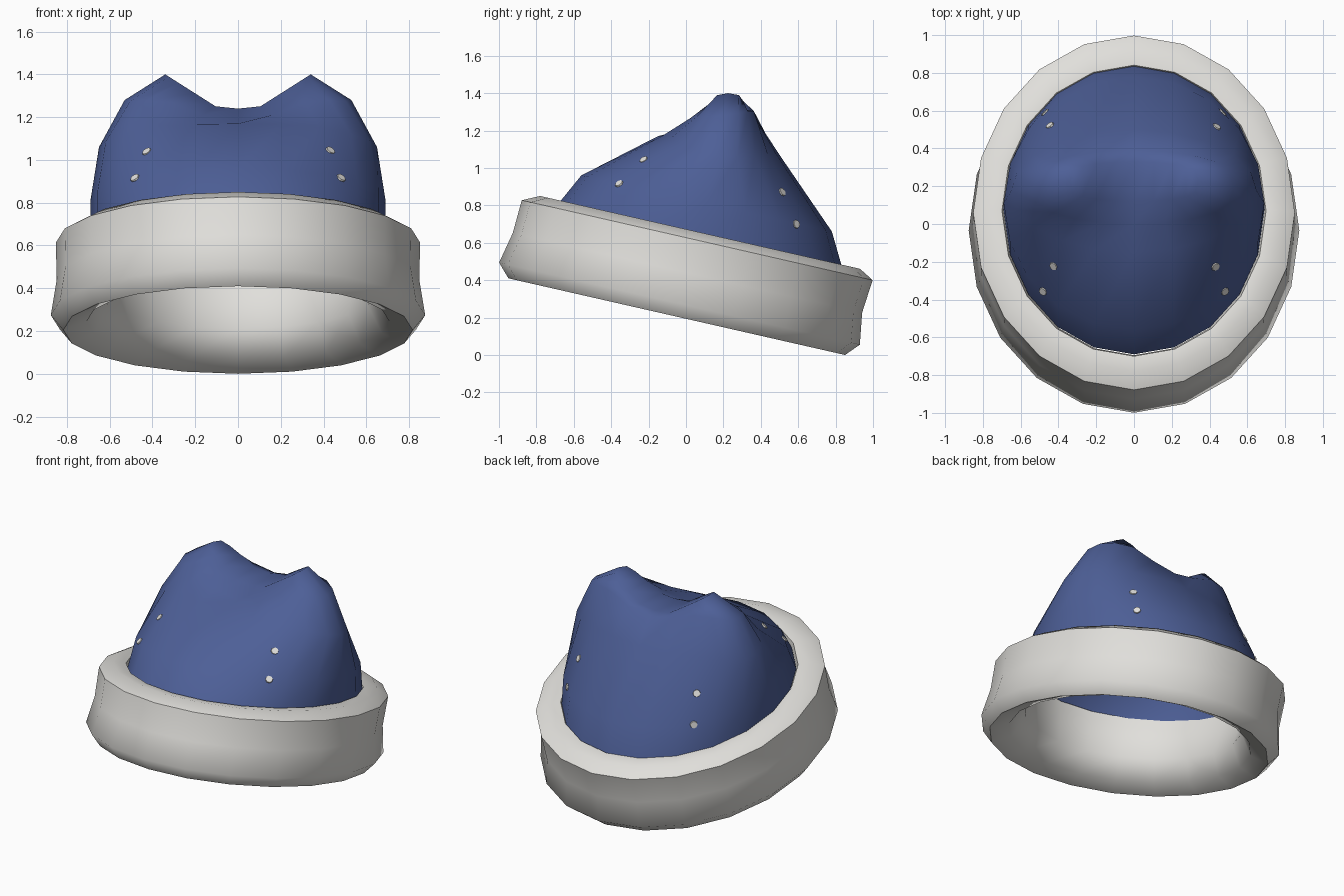
import bpy, bmesh, math
from mathutils import Vector
from mathutils.bvhtree import BVHTree

if "Cube" in bpy.data.objects:
    bpy.data.objects.remove(bpy.data.objects["Cube"])

SIDES = 20

def material(name, rgb):
    m = bpy.data.materials.new(name)
    m.diffuse_color = (*rgb, 1)
    m.use_nodes = True
    m.node_tree.nodes["Principled BSDF"].inputs["Base Color"].default_value = m.diffuse_color
    return m

blue = material("blue fabric", (0.075, 0.115, 0.31))
white = material("off white trim", (0.75, 0.74, 0.71))

def finish(bm, name, mat, angle=None):
    me = bpy.data.meshes.new(name)
    bm.to_mesh(me)
    ob = bpy.data.objects.new(name, me)
    bpy.context.collection.objects.link(ob)
    me.materials.append(mat)
    if angle:
        bpy.ops.object.select_all(action='DESELECT')
        ob.select_set(True)
        bpy.context.view_layer.objects.active = ob
        bpy.ops.object.shade_smooth_by_angle(angle=math.radians(angle))
    return ob

def bridge(bm, a, b):
    for i in range(SIDES):
        j = (i + 1) % SIDES
        bm.faces.new((a[i], a[j], b[j], b[i]))

# Tilted brim band: (radius along y, height above tilted plane, centre offset)
U, N = Vector((0, 0.975, -0.222)), Vector((0, 0.222, 0.975))
profile = [(0.923, 0.189, -0.094), (0.989, 0.26, -0.095), (0.958, 0.43, -0.09),
           (0.962, 0.612, -0.078), (0.877, 0.656, -0.072), (0.79, 0.652, -0.076),
           (0.76, 0.56, -0.08), (0.72, 0.36, -0.09), (0.80, 0.23, -0.092)]
bm = bmesh.new()
rings = []
for r, n, c in profile:
    ring = []
    for k in range(SIDES):
        a = math.tau * k / SIDES
        p = U * (c + r * math.sin(a)) + N * n
        p.x = 0.885 * r * math.cos(a)
        ring.append(bm.verts.new(p))
    rings.append(ring)
for i, ring in enumerate(rings):
    bridge(bm, ring, rings[(i + 1) % len(rings)])
bmesh.ops.recalc_face_normals(bm, faces=bm.faces)
finish(bm, "brim_band", white, 60)
bm.free()

# Crown layers: front y, front z, back y, back z, half width, centre dip, side drop, squareness
layers = [(-0.69, 0.80, 0.84, 0.45, 0.69, 0, 0, 1),
          (-0.56, 0.96, 0.78, 0.66, 0.69, 0, 0, 1),
          (-0.15, 1.17, 0.50, 1.07, 0.65, 0, 0.06, 1),
          (0.00, 1.28, 0.39, 1.32, 0.53, 0.10, 0.02, 0.7),
          (0.12, 1.40, 0.33, 1.40, 0.34, 0.16, 0, 0.5)]
bm = bmesh.new()
rings = []
for y0, z0, y1, z1, rx, dip, drop, power in layers:
    ring = []
    for k in range(SIDES):
        a = math.tau * k / SIDES
        x, s = rx * math.cos(a), math.sin(a)
        s = math.copysign(abs(s) ** power, s) if abs(s) > 1e-6 else 0
        t = 0.5 + 0.5 * s
        z = z0 + (z1 - z0) * t - drop * math.cos(a) ** 4
        z -= dip * min(1, 1.35 * max(0, 1 - abs(x) / 0.34))
        ring.append(bm.verts.new((x, y0 + (y1 - y0) * t, z)))
    rings.append(ring)
for a, b in zip(rings, rings[1:]):
    bridge(bm, a, b)
# Saddle strip between the two ear peaks
top, half = rings[-1], SIDES // 2
for k in range(half):
    loop = [top[k], top[k + 1], top[-k - 1], top[-k % SIDES]]
    bm.faces.new(list(dict.fromkeys(loop)))
bmesh.ops.recalc_face_normals(bm, faces=bm.faces)
tree = BVHTree.FromBMesh(bm)
finish(bm, "crown_with_ears", blue, 70)
bm.free()

# Small flat studs lying on the crown
bm = bmesh.new()
spots = [(0.435, -0.23, 1.05), (0.485, -0.36, 0.92), (0.45, 0.53, 0.88), (0.48, 0.60, 0.70)]
for x, y, z in spots:
    for side in (-1, 1):
        loc, nor, _, _ = tree.find_nearest(Vector((side * x, y, z)))
        if nor.dot(loc - Vector((0, 0.1, 0.6))) < 0:
            nor = -nor
        rot = nor.to_track_quat('Z', 'Y').to_matrix().to_4x4()
        rot.translation = loc + nor * 0.002
        bmesh.ops.create_cone(bm, cap_ends=True, segments=8, radius1=0.024,
                              radius2=0.022, depth=0.008, matrix=rot)
finish(bm, "studs", white)
bm.free()
